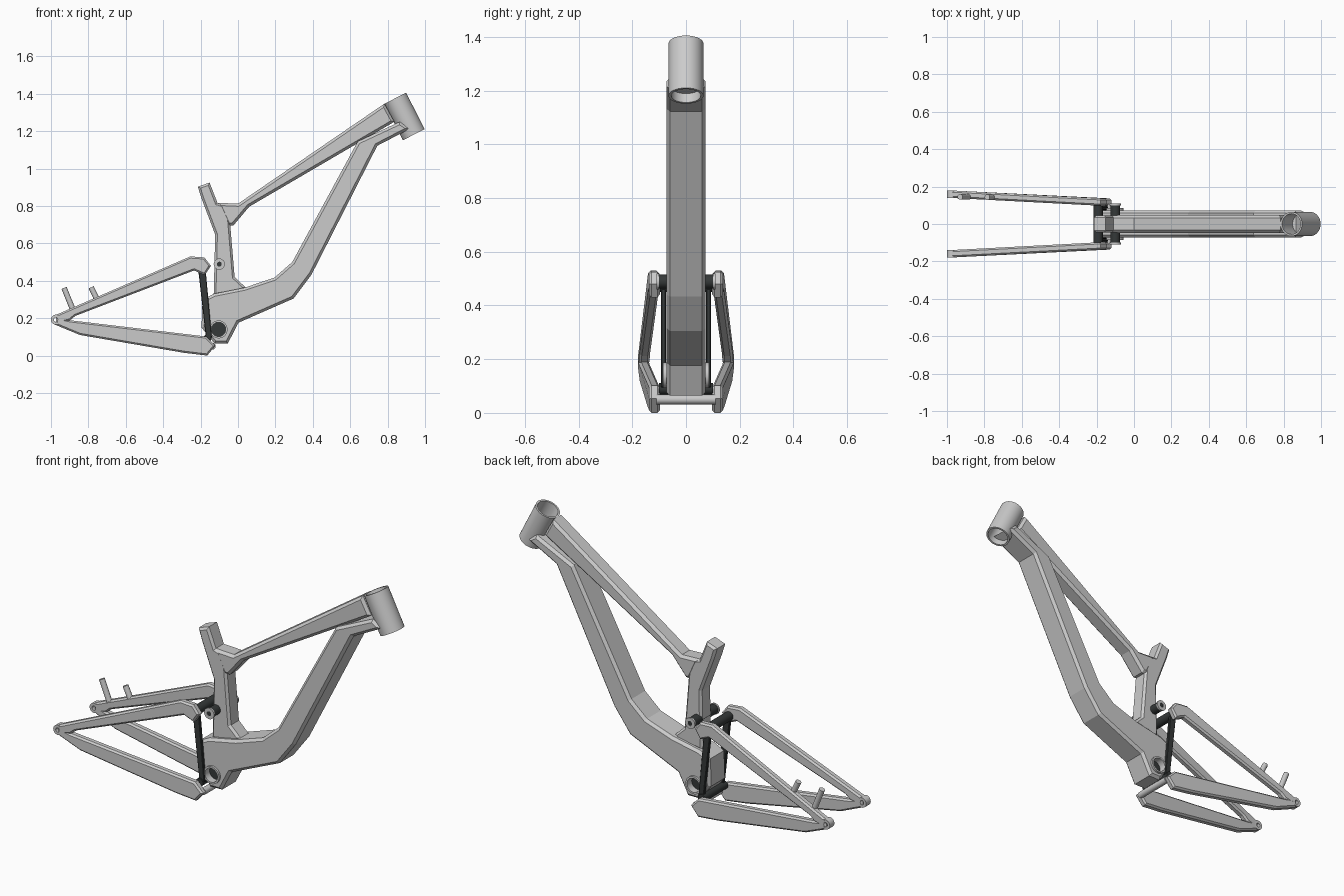
import bpy, bmesh, math
from mathutils import Vector

if "Cube" in bpy.data.objects:
    bpy.data.objects.remove(bpy.data.objects["Cube"])

dark = bpy.data.materials.new("dark_metal")
dark.diffuse_color = (0.035, 0.04, 0.04, 1)
dark.use_nodes = True
dark.node_tree.nodes["Principled BSDF"].inputs["Base Color"].default_value = dark.diffuse_color


def finish(name, bm, mat=None, smooth=False):
    bmesh.ops.recalc_face_normals(bm, faces=bm.faces)
    me = bpy.data.meshes.new(name)
    bm.to_mesh(me)
    bm.free()
    ob = bpy.data.objects.new(name, me)
    bpy.context.collection.objects.link(ob)
    if mat:
        me.materials.append(mat)
    if smooth:
        bpy.ops.object.select_all(action='DESELECT')
        ob.select_set(True)
        bpy.context.view_layer.objects.active = ob
        bpy.ops.object.shade_smooth_by_angle(angle=math.radians(35))
    return ob


def prism(name, pts, half, chamfer, y_of=None, mat=None):
    """Side profile (x, z) extruded to +-half in y with chamfered rims."""
    bm = bmesh.new()
    face = bm.faces.new([bm.verts.new((x, -half, z)) for x, z in pts])
    ext = bmesh.ops.extrude_face_region(bm, geom=[face], use_keep_orig=True)
    for v in ext['geom']:
        if isinstance(v, bmesh.types.BMVert):
            v.co.y = half
    bmesh.ops.recalc_face_normals(bm, faces=bm.faces)
    rims = [e for e in bm.edges if abs(e.verts[0].co.y - e.verts[1].co.y) < 1e-5]
    bmesh.ops.bevel(bm, geom=rims, offset=chamfer, segments=1, affect='EDGES',
                    profile=0.5, clamp_overlap=True)
    if y_of:
        for v in bm.verts:
            v.co.y += y_of(v.co.x)
    return finish(name, bm, mat)


def tube(name, a, b, r, inner=0, mat=None, n=32):
    """Solid rod or hollow pipe between two points."""
    a, b = Vector(a), Vector(b)
    q = (b - a).to_track_quat('Z', 'Y')
    bm = bmesh.new()

    def ring(c, rad):
        return [bm.verts.new(c + q @ Vector((rad * math.cos(t), rad * math.sin(t), 0)))
                for t in (2 * math.pi * i / n for i in range(n))]

    def bridge(p, s):
        for i in range(n):
            bm.faces.new((p[i], p[(i + 1) % n], s[(i + 1) % n], s[i]))

    o1, o2 = ring(a, r), ring(b, r)
    bridge(o1, o2)
    if inner:
        i1, i2 = ring(a, inner), ring(b, inner)
        bridge(i1, i2)
        bridge(o1, i1)
        bridge(o2, i2)
    else:
        bm.faces.new(o1)
        bm.faces.new(o2)
    return finish(name, bm, mat, True)


def cross(name, x, z, half, r, inner=0, mat=None):
    return tube(name, (x, -half, z), (x, half, z), r, inner, mat)


# Main frame tubes
down = prism("down_tube", [
    (-0.19, 0.30), (-0.13, 0.33), (0.035, 0.363), (0.195, 0.417), (0.29, 0.50),
    (0.64, 1.145), (0.865, 1.25), (0.92, 1.213), (0.745, 1.122), (0.393, 0.433),
    (0.297, 0.305), (0.003, 0.176), (-0.055, 0.064), (-0.125, 0.064), (-0.195, 0.15)],
    0.073, 0.014)
prism("top_tube", [
    (-0.11, 0.817), (0.0, 0.812), (0.783, 1.347), (0.836, 1.25), (0.06, 0.796),
    (-0.025, 0.695), (-0.055, 0.695)], 0.047, 0.014)
prism("seat_tube", [
    (-0.215, 0.903), (-0.152, 0.925), (-0.11, 0.817), (-0.05, 0.80), (-0.018, 0.42),
    (0.04, 0.365), (0.02, 0.345), (-0.13, 0.32), (-0.122, 0.647), (-0.195, 0.84)],
    0.046, 0.012)
tube("head_tube", (0.841, 0, 1.376), (0.940, 0, 1.181), 0.065, 0.055, n=40)

# Crank shell: bore through the down tube, pipe, dark core
cutter = cross("bore_cutter", -0.104, 0.14, 0.2, 0.045)
cutter.hide_render = True
mod = down.modifiers.new("bore", 'BOOLEAN')
mod.object = cutter
mod.solver = 'EXACT'
bpy.context.view_layer.objects.active = down
bpy.ops.object.modifier_apply(modifier="bore")
bpy.data.objects.remove(cutter)
cross("crank_shell", -0.104, 0.14, 0.085, 0.048, 0.038)
cross("crank_core", -0.104, 0.14, 0.045, 0.039, mat=dark)

# Pivot axles
cross("shock_axle", -0.10, 0.489, 0.106, 0.026, mat=dark)
cross("link_upper_axle", -0.192, 0.475, 0.11, 0.025, mat=dark)
cross("link_lower_axle", -0.165, 0.09, 0.10, 0.022, mat=dark)
cross("chainstay_axle", -0.137, 0.05, 0.11, 0.018)


def stay_y(x):
    return 0.117 + 0.042 * min(1, max(0, (-0.17 - x) / 0.8))


# Rear triangle and links, both sides
for side, s in (("left", 1), ("right", -1)):
    off = lambda x, s=s: s * stay_y(x)
    prism("seat_stay_" + side, [
        (-0.975, 0.217), (-0.255, 0.53), (-0.18, 0.525), (-0.145, 0.48), (-0.178, 0.43),
        (-0.235, 0.455), (-0.87, 0.212), (-0.90, 0.187), (-0.97, 0.17)], 0.02, 0.009, off)
    prism("chain_stay_" + side, [
        (-0.97, 0.205), (-0.90, 0.189), (-0.17, 0.102), (-0.12, 0.053), (-0.165, 0.0),
        (-0.29, 0.015), (-0.845, 0.11), (-0.978, 0.165)], 0.02, 0.009, off)
    tube("dropout_" + side, (-0.973, s * 0.138, 0.192), (-0.973, s * 0.178, 0.192),
         0.027, 0.012, n=24)
    prism("link_plate_" + side, [
        (-0.215, 0.48), (-0.175, 0.48), (-0.14, 0.10), (-0.155, 0.075), (-0.172, 0.10)],
        0.009, 0.003, lambda x, s=s: s * 0.084, dark)
    tube("shock_axle_cap_" + side, (-0.10, s * 0.10, 0.489), (-0.10, s * 0.109, 0.489),
         0.03, 0.013, n=24)

# Brake posts on one stay only
tube("brake_post_rear", (-0.885, 0.145, 0.25), (-0.93, 0.145, 0.362), 0.015, n=16)
tube("brake_post_front", (-0.752, 0.143, 0.295), (-0.785, 0.143, 0.365), 0.015, n=16)
